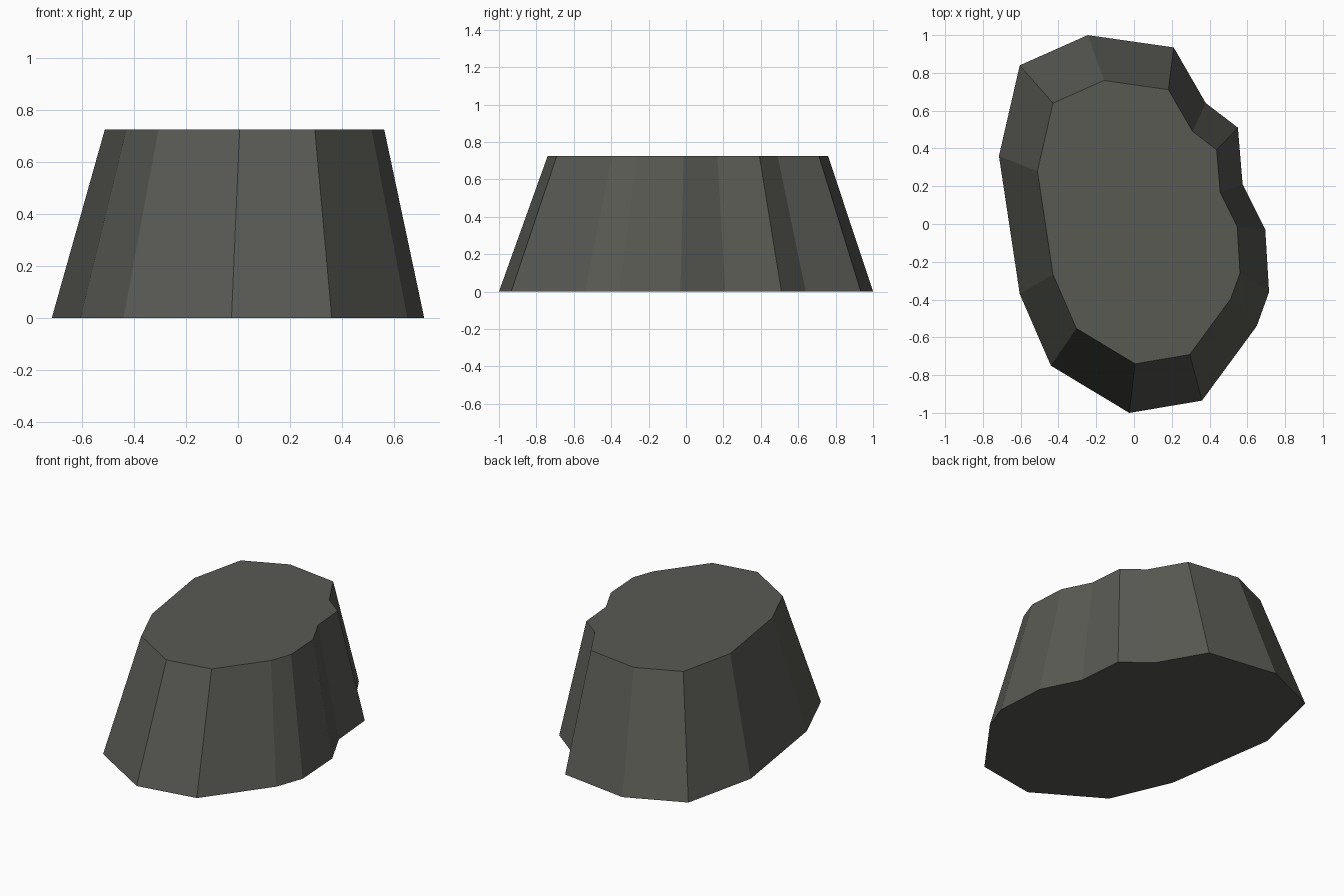
import bpy, bmesh

if "Cube" in bpy.data.objects:
    bpy.data.objects.remove(bpy.data.objects["Cube"])

# Single flat stone colour
mat = bpy.data.materials.new("dark grey stone")
mat.diffuse_color = (0.10, 0.10, 0.088, 1.0)
mat.use_nodes = True
mat.node_tree.nodes["Principled BSDF"].inputs["Base Color"].default_value = mat.diffuse_color

# Footprint of the rock, clockwise seen from above
outline = [(-0.245, 1.0), (0.21, 0.935), (0.38, 0.64), (0.55, 0.51),
           (0.575, 0.21), (0.695, -0.03), (0.715, -0.36), (0.65, -0.54),
           (0.36, -0.935), (-0.025, -1.0), (-0.44, -0.75), (-0.605, -0.37),
           (-0.715, 0.36), (-0.605, 0.84)]
HEIGHT, TAPER, SHIFT_X, SHIFT_Y = 0.724, 0.75, 0.025, 0.01

# Tapered rock: the top is a smaller, slightly shifted copy of the footprint
bm = bmesh.new()
low = [bm.verts.new((x, y, 0)) for x, y in outline]
high = [bm.verts.new((x * TAPER + SHIFT_X, y * TAPER + SHIFT_Y, HEIGHT)) for x, y in outline]
bm.faces.new(low)
bm.faces.new(high)
n = len(outline)
for i in range(n):
    j = (i + 1) % n
    bm.faces.new((low[i], low[j], high[j], high[i]))
bmesh.ops.recalc_face_normals(bm, faces=bm.faces[:])

mesh = bpy.data.meshes.new("rock")
bm.to_mesh(mesh)
bm.free()
mesh.materials.append(mat)
bpy.context.collection.objects.link(bpy.data.objects.new("rock", mesh))
